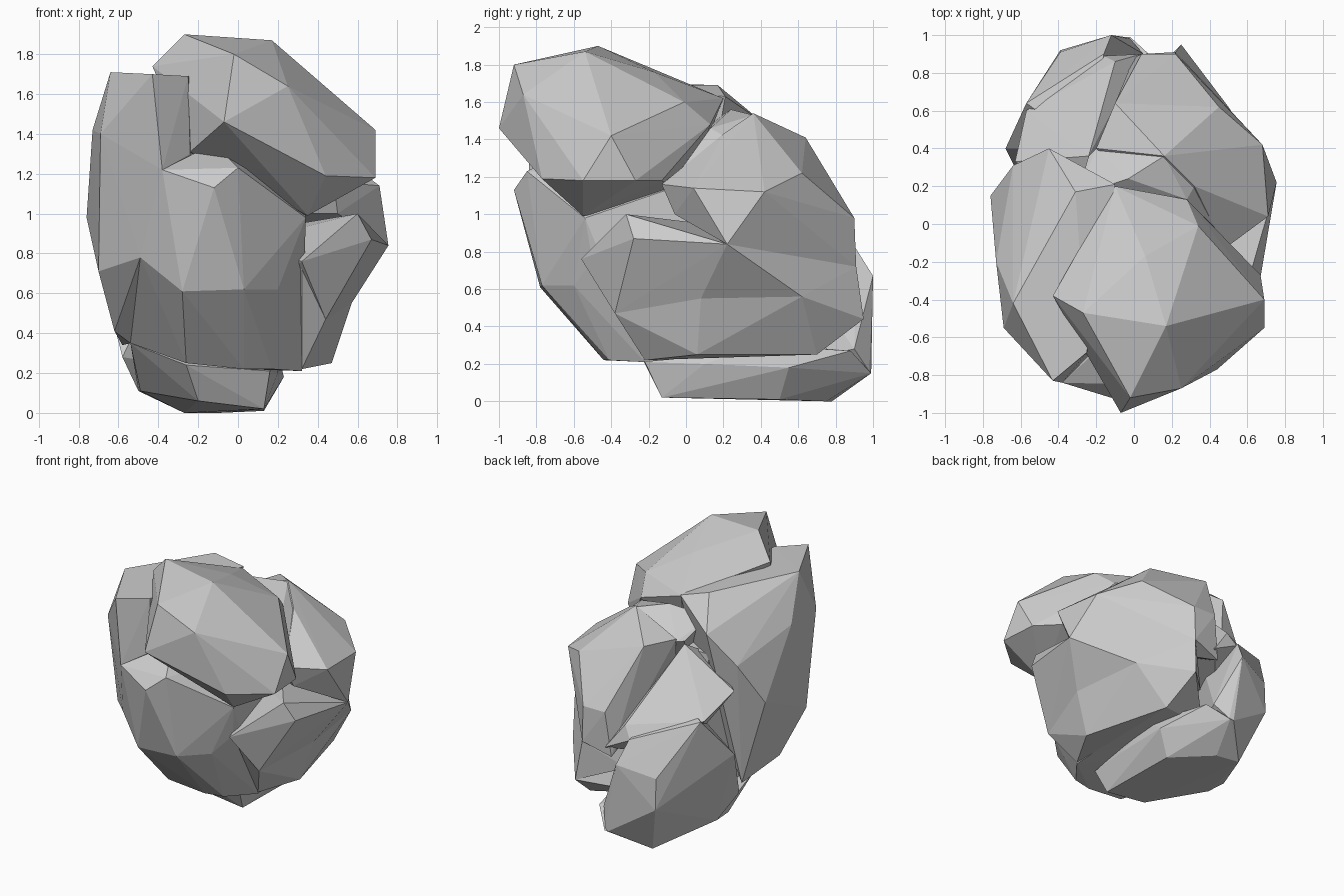
import bpy, bmesh


def chunk(name, corners):
    """Faceted stone chunk: convex hull around a few corner points."""
    bm = bmesh.new()
    for p in corners:
        bm.verts.new(p)
    bmesh.ops.convex_hull(bm, input=bm.verts[:])
    loose = [v for v in bm.verts if not v.link_faces]
    bmesh.ops.delete(bm, geom=loose, context='VERTS')
    bmesh.ops.recalc_face_normals(bm, faces=bm.faces[:])
    me = bpy.data.meshes.new(name)
    bm.to_mesh(me)
    bm.free()
    ob = bpy.data.objects.new(name, me)
    bpy.context.collection.objects.link(ob)
    return ob


# Front body, also the core of the boulder
rock = chunk("boulder", [
    (-.38, -.84, 1.22), (-.12, -.92, 1.13), (0, -.85, 1.23), (.34, -.54, .98),
    (-.28, -.78, .61), (.03, -.77, .62), (.2, -.6, .62), (-.26, -.45, .25),
    (.03, -.44, .22), (.17, -.41, .22), (-.49, -.66, .78), (-.54, -.1, .35),
    (.32, -.22, .21), (.31, -.5, .75), (.3, .2, .25), (-.4, .4, .3),
    (.3, .1, 1.2), (-.4, .3, 1.3), (-.12, -.6, 1.35)])

# Overhanging upper front
upper = chunk("upper_chunk", [
    (-.02, -.92, 1.8), (-.07, -1, 1.46), (.17, -.54, 1.87), (-.27, -.47, 1.9),
    (.25, -.87, 1.64), (.69, -.4, 1.42), (.69, -.55, 1.18), (.44, -.77, 1.19),
    (.67, -.27, 1.18), (.53, -.13, 1.18), (.06, -.17, 1.76), (.34, -.01, 1.6),
    (.28, .13, 1.48), (-.1, .2, 1.62), (-.43, -.38, 1.74), (-.24, -.68, 1.31),
    (.35, -.55, .99), (0, 0, 1.1)])

# Tall slab on the left
slab = chunk("left_slab", [
    (-.43, -.83, 1.7), (-.38, -.84, 1.22), (-.64, -.42, 1.71), (-.69, -.55, 1.4),
    (-.73, -.2, 1.42), (-.76, .15, .98), (-.31, .17, 1.69), (-.45, .4, 1.5),
    (-.1, .21, 1.63), (-.25, -.68, 1.69), (-.24, -.7, 1.3), (-.64, .31, 1.28),
    (-.62, -.22, .41), (-.7, -.42, .71), (-.49, -.66, .78), (-.54, -.1, .35),
    (-.58, .17, .34), (-.2, .1, 1.0)])

# Right middle wedge and the narrower ledge below it
wedge = chunk("right_wedge", [
    (.32, -.56, .76), (.44, -.38, .47), (.6, -.32, 1.0), (.67, -.28, .87),
    (.755, .22, .84), (.57, .08, .55), (.5, .62, .56), (.25, .95, .44),
    (.22, .91, .72), (0, .7, .5), (0, .5, .9), (.2, 0, .9)])
ledge = chunk("right_ledge", [
    (.44, -.38, .47), (.57, .08, .55), (.47, .06, .25), (.5, .62, .56),
    (.25, .95, .44), (.3, .7, .25), (.32, -.22, .22), (.32, -.5, .73),
    (-.1, .6, .3), (0, .4, .7)])

# Sloping upper back
back = chunk("back_slope", [
    (.71, .04, 1.14), (.68, .42, 1.12), (.45, .62, 1.22), (.16, .36, 1.54),
    (-.1, .64, 1.41), (.22, .9, .98), (.04, .9, .98), (.32, .2, 1.43),
    (.755, .22, .84), (.48, -.13, 1.16), (.5, -.06, 1.0), (.22, .91, .72),
    (-.2, .4, 1.4), (0, .88, .65), (-.05, .2, 1.0)])

# Low lump at the back left
lump = chunk("back_left_lump", [
    (-.27, .78, 0), (-.05, .99, .15), (-.02, .98, .16), (-.39, .92, .37),
    (-.39, .91, .6), (-.5, .35, .11), (-.58, .2, .28), (-.68, .4, .67),
    (-.57, .64, .97), (-.12, 1, .67), (-.16, .9, .83), (.05, .9, .28),
    (-.24, .4, 1.0), (-.1, .5, .2)])

# Saddle joining the lump, the slab and the back slope
saddle = chunk("saddle", [
    (.04, .9, .72), (-.1, .86, .91), (-.16, .89, .82), (-.24, .36, 1.36),
    (-.63, .33, 1.1), (-.57, .6, .96), (-.3, .1, 1.2), (-.3, .5, .6),
    (.1, .3, .7)])

# Infill under the seam between upper front and upper back
seam = chunk("seam", [
    (-.03, .24, 1.56), (.16, .36, 1.53), (.28, .13, 1.46), (.32, .2, 1.42),
    (.5, -.09, 1.15), (-.24, .36, 1.38), (-.2, .4, 1.38), (-.3, .15, 1.5),
    (0, 0, 1.0), (.2, .2, 1.0)])

# Foot of the boulder
foot = chunk("foot", [
    (-.27, .78, 0), (-.1, .75, 0), (.13, -.13, .02), (-.2, -.13, .06),
    (.13, .5, .01), (.23, .55, .18), (.2, .1, .2), (.16, -.22, .21),
    (-.26, -.24, .24), (-.49, .2, .11), (-.54, -.05, .35), (-.5, .35, .11),
    (-.02, .99, .15), (-.05, .99, .15), (.1, .88, .27), (.2, .4, .3)])

# Fuse every chunk into a single stone
parts = [upper, slab, wedge, ledge, back, lump, saddle, seam, foot]
for p in parts:
    m = rock.modifiers.new(p.name, 'BOOLEAN')
    m.operation = 'UNION'
    m.solver = 'EXACT'
    m.object = p
bpy.context.view_layer.update()
dg = bpy.context.evaluated_depsgraph_get()
fused = bpy.data.meshes.new_from_object(rock.evaluated_get(dg))
rock.modifiers.clear()
rock.data = fused
for p in parts:
    bpy.data.objects.remove(p)
